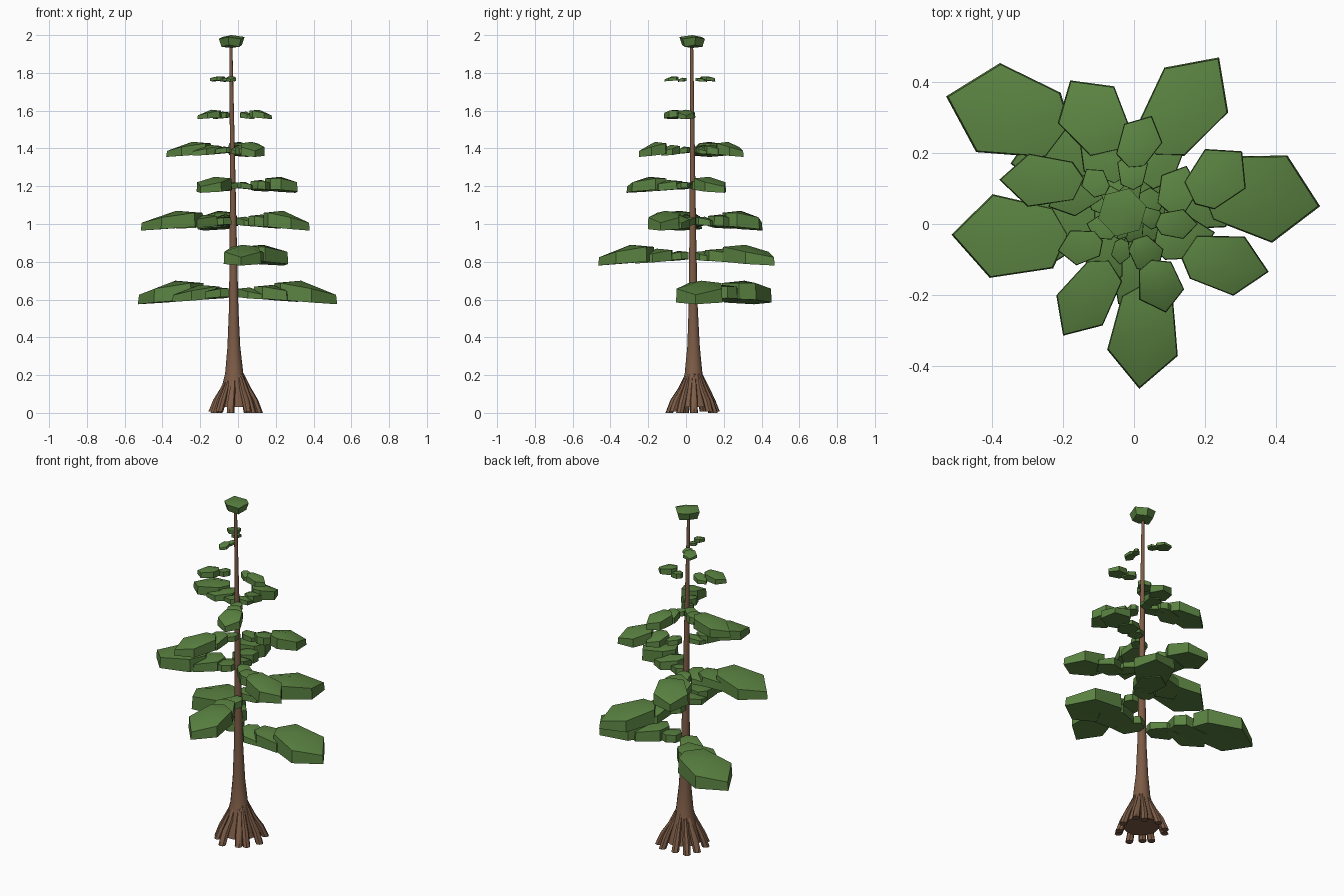
import bpy, bmesh, math
from mathutils import Vector, Matrix

if "Cube" in bpy.data.objects:
    bpy.data.objects.remove(bpy.data.objects["Cube"])


def material(name, rgb):
    m = bpy.data.materials.new(name)
    m.diffuse_color = (*rgb, 1)
    m.use_nodes = True
    m.node_tree.nodes["Principled BSDF"].inputs["Base Color"].default_value = m.diffuse_color
    return m


GREEN = material("needle green", (0.102, 0.224, 0.053))
BROWN = material("bark brown", (0.205, 0.107, 0.062))
AXIS = Vector((-0.025, 0.038))


def finish(bm, name, mat, angle):
    bmesh.ops.recalc_face_normals(bm, faces=bm.faces)
    me = bpy.data.meshes.new(name)
    bm.to_mesh(me)
    bm.free()
    me.materials.append(mat)
    ob = bpy.data.objects.new(name, me)
    bpy.context.collection.objects.link(ob)
    bpy.ops.object.select_all(action='DESELECT')
    ob.select_set(True)
    bpy.context.view_layer.objects.active = ob
    bpy.ops.object.shade_smooth_by_angle(angle=math.radians(angle))


def tube(bm, rings, sides):
    """Loft round rings given as (x, y, z, radius)."""
    loops = []
    for x, y, z, r in rings:
        loops.append([bm.verts.new((x + r * math.cos(2 * math.pi * i / sides),
                                    y + r * math.sin(2 * math.pi * i / sides), z))
                      for i in range(sides)])
    for a, b in zip(loops, loops[1:]):
        for i in range(sides):
            j = (i + 1) % sides
            bm.faces.new((a[i], a[j], b[j], b[i]))
    bm.faces.new(loops[0][::-1])
    bm.faces.new(loops[-1])


def shell(bm, low, top, under, peak):
    """Close two matching rims with a side wall and two centre fans."""
    low, top = ([bm.verts.new(p) for p in ring] for ring in (low, top))
    under, peak = bm.verts.new(under), bm.verts.new(peak)
    for i in range(len(low)):
        j = (i + 1) % len(low)
        bm.faces.new((low[i], low[j], top[j], top[i]))
        bm.faces.new((top[i], top[j], peak))
        bm.faces.new((low[j], low[i], under))


# Needle pad outline: (along the pad, 1 at the tip; across it)
LEAF = [(1, 0), (0.66, 1), (0.12, 0.72), (0, -0.1), (0.14, -0.72), (0.66, -1)]


def pad(bm, pts, lo, hi):
    """Thick pad: near-flat underside, top arching down toward the tip."""
    h = hi - lo
    centre = sum(pts, Vector((0, 0))) / len(pts)
    low, top = [], []
    for p, (t, _) in zip(pts, LEAF):
        drop = max(0.0, (t - 0.35) / 0.65)
        inner = centre + (p - centre) * 0.97
        low.append((*p, lo + h * 0.22 * (1 - t)))
        top.append((*inner, lo + h * (0.9 - 0.5 * drop)))
    shell(bm, low, top, (*centre, lo + h * 0.15), (*centre, hi))


def branch(name, lo, hi, tip, heading, length, half_width, steps):
    """Outer pad plus smaller overlapping pads leading back to the trunk."""
    bm = bmesh.new()
    turn = Matrix.Rotation(math.radians(heading), 2)
    pts = [Vector(tip) + turn @ Vector(((u - 1) * length, v * half_width)) for u, v in LEAF]
    centre = sum(pts, Vector((0, 0))) / len(pts)
    pad(bm, pts, lo, hi)
    mid = (lo + hi) / 2 - 0.005
    for frac, scale, twist, thick in steps:
        rot = Matrix.Rotation(math.radians(twist), 2)
        c = AXIS.lerp(centre, frac)
        half = (hi - lo) / 2 * thick
        pad(bm, [c + rot @ ((p - centre) * scale) for p in pts], mid - half, mid + half)
    finish(bm, name, GREEN, 35)


# Trunk, tapering and leaning very slightly
bm = bmesh.new()
tube(bm, [(-0.015, 0.042, 0.03, 0.098), (-0.016, 0.042, 0.12, 0.074),
          (-0.02, 0.04, 0.21, 0.048), (-0.022, 0.04, 0.35, 0.034),
          (-0.023, 0.038, 0.55, 0.025), (-0.025, 0.036, 0.9, 0.019),
          (-0.03, 0.034, 1.4, 0.013), (-0.038, 0.03, 1.96, 0.008)], 14)
finish(bm, "trunk", BROWN, 50)

# Flaring root fingers around the base
bm = bmesh.new()
ROOTS = 11
for i in range(ROOTS):
    a = 2 * math.pi * i / ROOTS + 0.12 * math.sin(i * 2.3)
    reach = 0.126 + 0.008 * math.sin(i * 1.7)
    foot = 0.008 * (i % 2)
    tube(bm, [(-0.015 + r * math.cos(a), 0.042 + r * math.sin(a), z, s)
              for r, z, s in ((reach, foot, 0.021), (reach * 0.8, 0.07, 0.02),
                              (0.07, 0.13, 0.015), (0.037, 0.21, 0.008))], 7)
finish(bm, "roots", BROWN, 45)

# Branch tiers, bottom to top: low z, high z, then (tip, heading, length, half width)
TIERS = [
    (0.575, 0.70, ((-0.53, 0.36), 165, 0.36, 0.13), ((0.525, 0.05), -10, 0.34, 0.125)),
    (0.78, 0.89, ((0.015, -0.465), 265, 0.30, 0.1), ((0.24, 0.47), 55, 0.33, 0.11)),
    (0.965, 1.07, ((-0.515, -0.03), 178, 0.33, 0.118), ((0.38, -0.135), -11, 0.25, 0.085),
     ((-0.18, 0.405), 123, 0.24, 0.095)),
    (1.165, 1.25, ((0.305, 0.205), 46, 0.2, 0.08), ((-0.2, -0.315), 237, 0.25, 0.078)),
    (1.355, 1.435, ((-0.38, 0.125), 179, 0.24, 0.075), ((0.09, -0.25), 283, 0.155, 0.065),
     ((0.05, 0.305), 64, 0.16, 0.06)),
    (1.555, 1.605, ((-0.215, -0.075), 190, 0.13, 0.05), ((0.18, 0.0), 0, 0.12, 0.042)),
    (1.755, 1.782, ((-0.135, 0.155), 125, 0.09, 0.038), ((-0.04, -0.115), 265, 0.075, 0.027)),
]
LONG = [(0.58, 0.72, 24, 0.72), (0.24, 0.5, -30, 0.5)]
SHORT = [(0.5, 0.7, -25, 0.8)]
for tier, (lo, hi, *pads) in enumerate(TIERS, 1):
    for k, spec in enumerate(pads, 1):
        branch(f"branch_tier_{tier}_{k}", lo, hi, *spec, LONG if tier < 6 else SHORT)

# Crown tuft: wide uneven rim over a narrower underside
bm = bmesh.new()
rims = {}
for key, r, z in (("low", 0.056, 1.943), ("top", 0.07, 1.985)):
    rims[key] = [(-0.033 + r * math.cos(a), 0.033 + r * math.sin(a), z + 0.005 * (-1) ** i)
                 for i, a in enumerate(0.25 + i * math.pi / 3 for i in range(6))]
shell(bm, rims["low"], rims["top"], (-0.035, 0.033, 1.932), (-0.035, 0.033, 2.0))
finish(bm, "crown_tuft", GREEN, 35)
